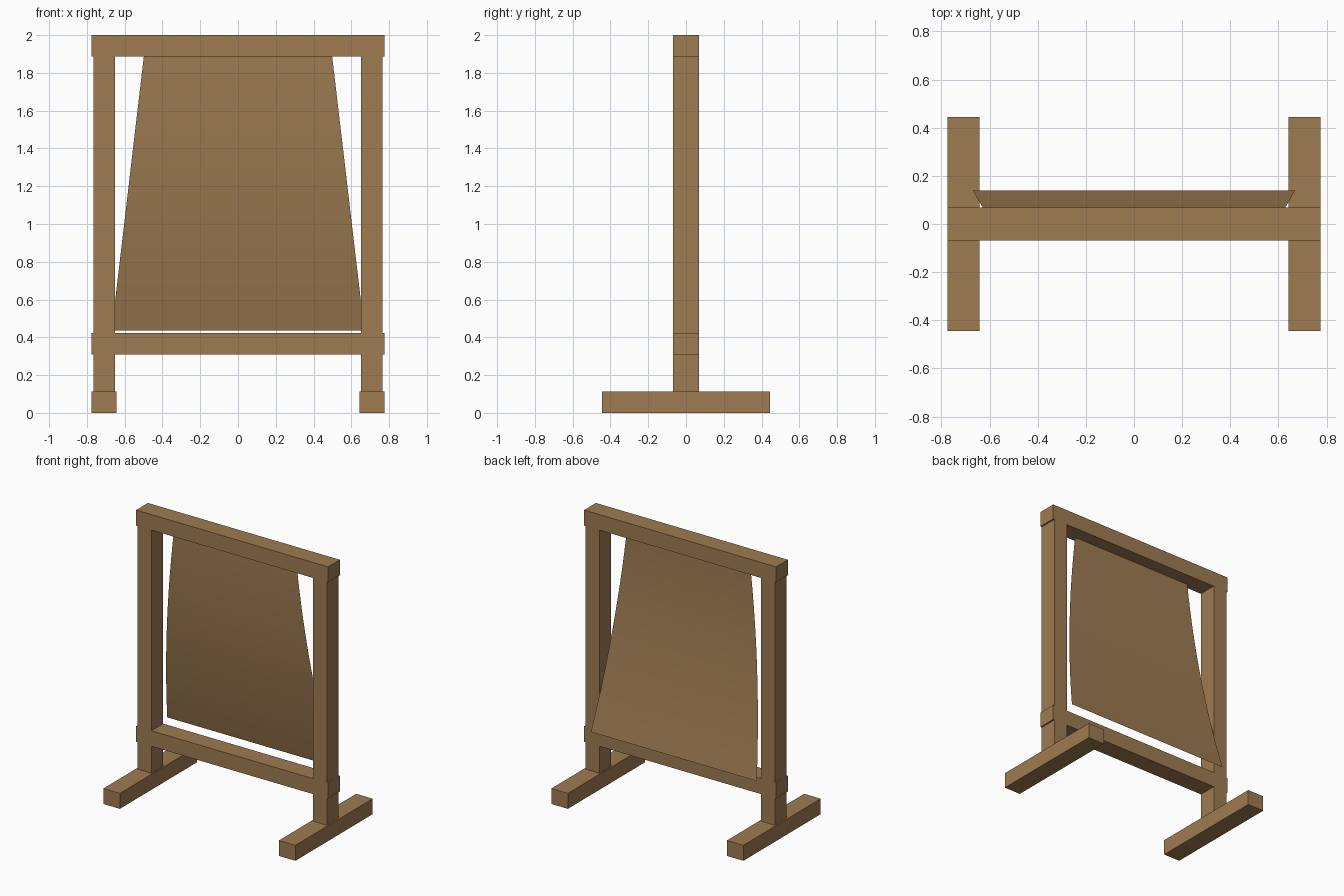
import bpy

# Remove the default cube
cube = bpy.data.objects.get("Cube")
if cube:
    bpy.data.objects.remove(cube, do_unlink=True)

# Single tan colour shared by the timber and the sheet
tan = bpy.data.materials.new("tan_wood")
tan.use_nodes = True
colour = (0.345, 0.2, 0.085, 1)
tan.diffuse_color = colour
bsdf = tan.node_tree.nodes["Principled BSDF"]
bsdf.inputs["Base Color"].default_value = colour
bsdf.inputs["Roughness"].default_value = 0.9


def add_mesh(name, verts, faces):
    mesh = bpy.data.meshes.new(name)
    mesh.from_pydata(verts, [], faces)
    mesh.update()
    mesh.materials.append(tan)
    obj = bpy.data.objects.new(name, mesh)
    bpy.context.collection.objects.link(obj)
    return obj


def beam(name, low, high):
    """Rectangular timber between two opposite corners."""
    bpy.ops.mesh.primitive_cube_add(size=1)
    obj = bpy.context.object
    obj.name = name
    obj.data.materials.append(tan)
    for v in obj.data.vertices:
        v.co = [b if c > 0 else a for c, a, b in zip(v.co, low, high)]
    return obj


DEPTH = 0.068      # half depth of the frame
HALF = 0.775       # half width of the frame
THICK = 0.113      # height of rails and feet

# Horizontal rails
beam("top_rail", (-HALF, -DEPTH, 2 - THICK), (HALF, DEPTH, 2))
beam("lower_rail", (-HALF, -DEPTH, 0.31), (HALF, DEPTH, 0.31 + THICK))

# Posts and feet on both sides
for side, sign in (("left", 1), ("right", -1)):
    post = sorted((sign * 0.652, sign * 0.764))
    foot = sorted((sign * 0.642, sign * HALF))
    beam(side + "_post", (post[0], -DEPTH, THICK), (post[1], DEPTH, 2))
    beam(side + "_foot", (foot[0], -0.445, 0), (foot[1], 0.445, THICK))

# Thin hanging sheet: widens downward and sweeps gently backward
ROWS = 16
TOP, BOTTOM = 1.9, 0.437
verts = []
for i in range(ROWS + 1):
    t = i / ROWS
    z = TOP + (BOTTOM - TOP) * t
    width = 0.497 + 0.172 * t
    y = -0.03 + 0.17 * t * t
    verts += [(-width, y, z), (width, y, z)]
faces = [(2 * i, 2 * i + 2, 2 * i + 3, 2 * i + 1) for i in range(ROWS)]
sheet = add_mesh("hanging_sheet", verts, faces)
for poly in sheet.data.polygons:
    poly.use_smooth = True
